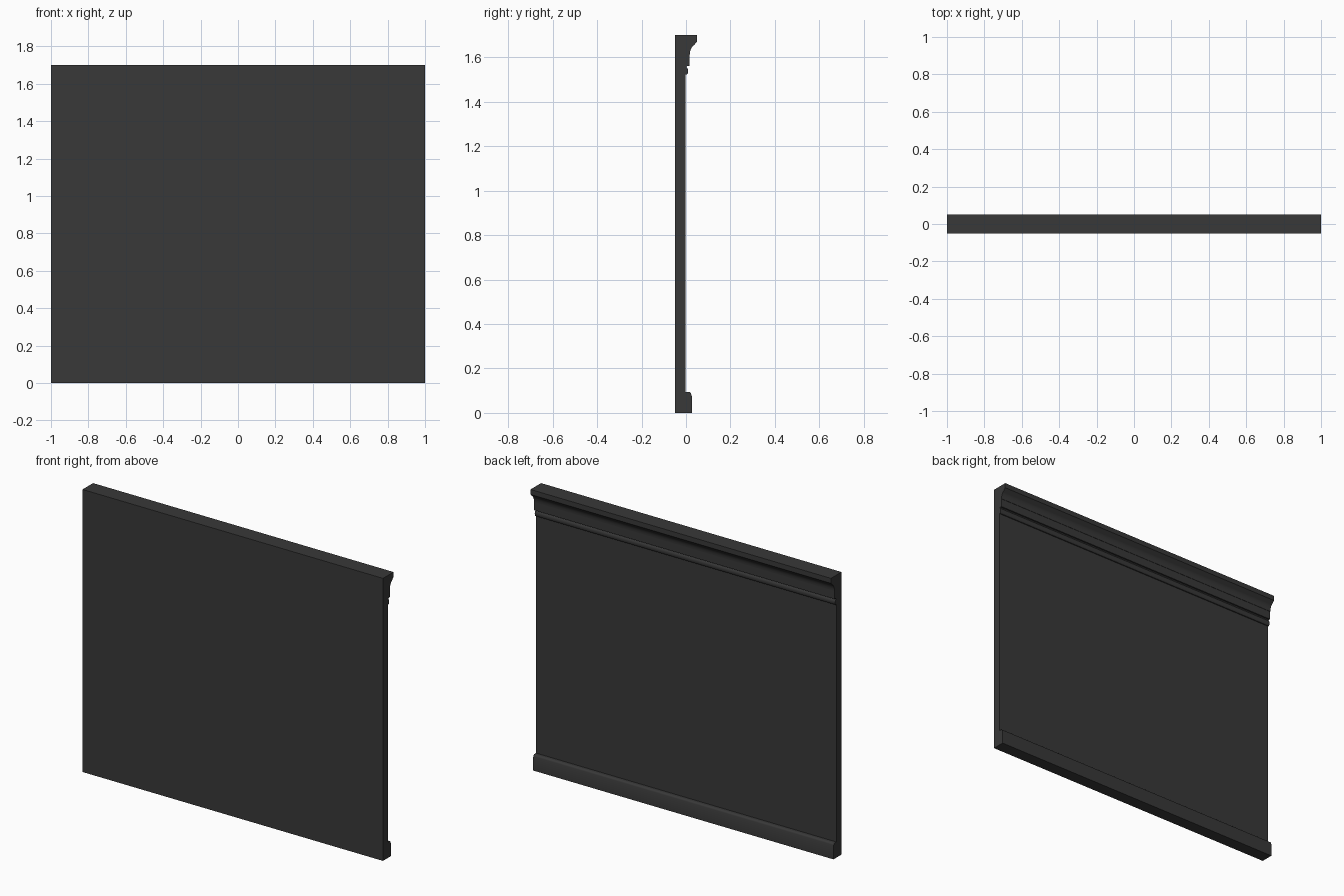
import bpy, bmesh
from math import sin, cos, pi, radians

if "Cube" in bpy.data.objects:
    bpy.data.objects.remove(bpy.data.objects["Cube"])

HALF = 1.0     # half length along x
FACE = -0.002  # y of the panel's moulded face

dark = bpy.data.materials.new("dark_grey")
dark.diffuse_color = (0.04, 0.04, 0.04, 1)
dark.use_nodes = True
dark.node_tree.nodes["Principled BSDF"].inputs["Base Color"].default_value = dark.diffuse_color


def arc(cy, cz, ry, rz, a0, a1, n=6):
    """Points on an elliptical arc in the y-z plane."""
    angles = [radians(a0 + (a1 - a0) * i / n) for i in range(n + 1)]
    return [(cy + ry * cos(a), cz + rz * sin(a)) for a in angles]


def extrude_profile(name, pts):
    """Extrude a closed y-z profile along the full length in x."""
    bm = bmesh.new()
    face = bm.faces.new([bm.verts.new((-HALF, y, z)) for y, z in pts])
    res = bmesh.ops.extrude_face_region(bm, geom=[face])
    verts = [g for g in res["geom"] if isinstance(g, bmesh.types.BMVert)]
    bmesh.ops.translate(bm, verts=verts, vec=(2 * HALF, 0, 0))
    bmesh.ops.recalc_face_normals(bm, faces=bm.faces[:])
    me = bpy.data.meshes.new(name)
    bm.to_mesh(me)
    bm.free()
    me.materials.append(dark)
    ob = bpy.data.objects.new(name, me)
    bpy.context.collection.objects.link(ob)
    bpy.ops.object.select_all(action='DESELECT')
    ob.select_set(True)
    bpy.context.view_layer.objects.active = ob
    bpy.ops.object.shade_smooth_by_angle(angle=radians(30))
    return ob


# Flat wall panel
extrude_profile("wall_panel", [(-0.05, 0), (FACE, 0), (FACE, 1.7), (-0.05, 1.7)])

# Skirting board with a rounded top edge
extrude_profile("skirting_board",
                [(FACE, 0), (0.026, 0), (0.026, 0.075)]
                + arc(0.013, 0.08, 0.011, 0.014, 0, 90) + [(FACE, 0.094)])

# Crown moulding: bead, groove, frieze, cove and top fillet
extrude_profile("crown_moulding",
                [(FACE, 1.522), (0.002, 1.522)]
                + arc(0.002, 1.538, 0.008, 0.016, -80, 80)
                + [(0.002, 1.557), (0.006, 1.562), (0.015, 1.562), (0.015, 1.612)]
                + arc(0.047, 1.612, 0.030, 0.046, 180, 110)
                + [(0.047, 1.668), (0.05, 1.670), (0.05, 1.7), (FACE, 1.7)])
